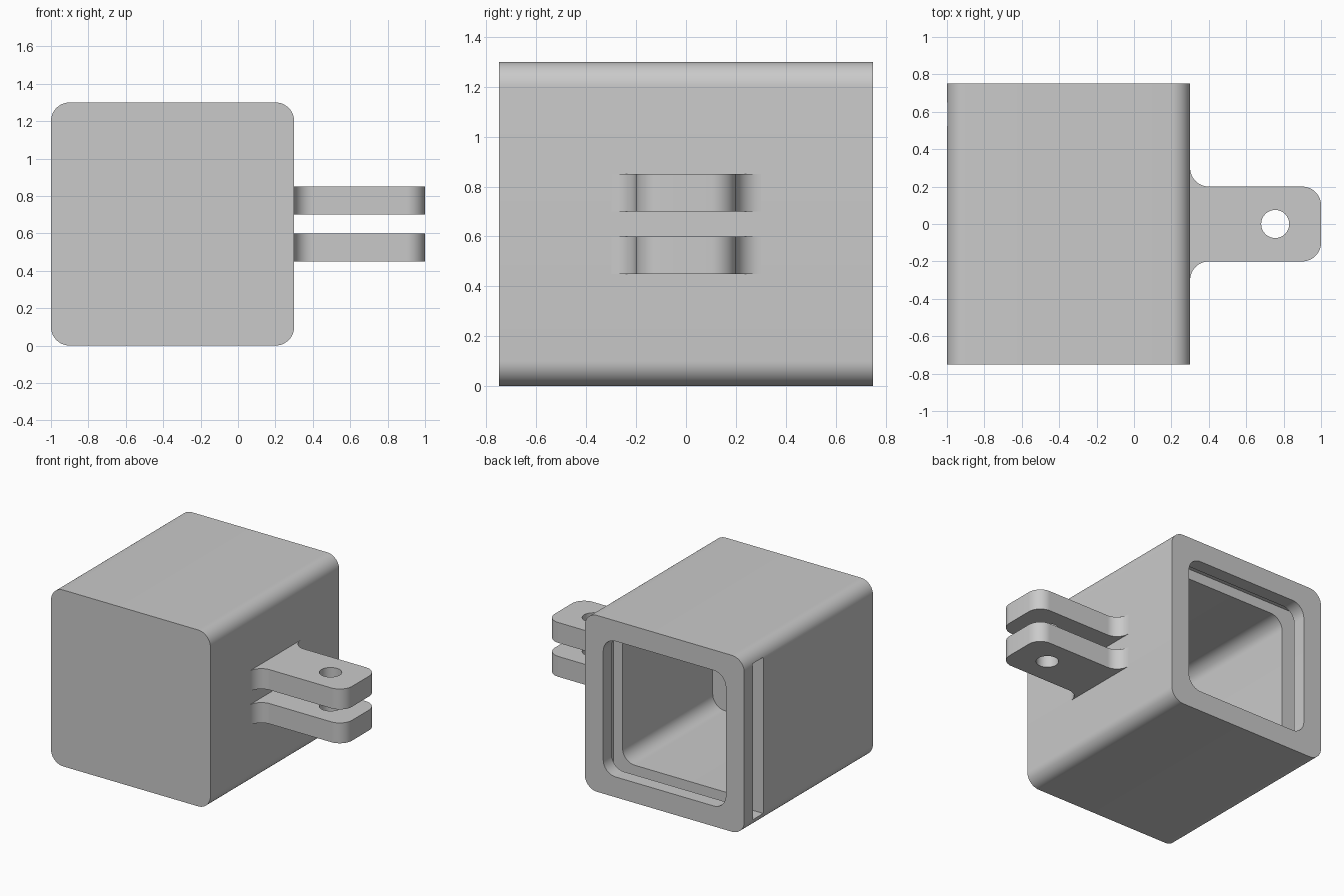
import bpy, bmesh
from math import pi, sin, cos
from mathutils import Vector

if "Cube" in bpy.data.objects:
    bpy.data.objects.remove(bpy.data.objects["Cube"])

grey = bpy.data.materials.new("plain grey")
grey.use_nodes = True
colour = (0.59, 0.59, 0.59, 1)
grey.diffuse_color = colour
grey.node_tree.nodes["Principled BSDF"].inputs["Base Color"].default_value = colour


def outline(corners, steps=12):
    """Round every right-angled corner (a, b, radius) of a polygon."""
    pts = []
    for i, (a, b, r) in enumerate(corners):
        p = Vector((a, b))
        if r == 0:
            pts.append(p)
            continue
        u = (Vector(corners[i - 1][:2]) - p).normalized()
        v = (Vector(corners[(i + 1) % len(corners)][:2]) - p).normalized()
        centre = p + r * (u + v)
        for k in range(steps + 1):
            t = pi / 2 * k / steps
            pts.append(centre - r * (v * cos(t) + u * sin(t)))
    return pts


def rect(x0, x1, z0, z1, r=0):
    return outline([(x0, z0, r), (x1, z0, r), (x1, z1, r), (x0, z1, r)])


def loft(name, rings, along_y=False):
    """Join equal-length outlines, each at its own level, and cap both ends."""
    bm = bmesh.new()
    loops = [[bm.verts.new((p.x, level, p.y) if along_y else (p.x, p.y, level))
              for p in pts] for pts, level in rings]
    for one, two in zip(loops, loops[1:]):
        for i in range(len(one)):
            bm.faces.new((one[i - 1], one[i], two[i], two[i - 1]))
    bm.faces.new(loops[0])
    bm.faces.new(loops[-1])
    bmesh.ops.remove_doubles(bm, verts=bm.verts, dist=1e-4)
    bm.normal_update()
    bmesh.ops.recalc_face_normals(bm, faces=bm.faces)
    mesh = bpy.data.meshes.new(name)
    bm.to_mesh(mesh)
    bm.free()
    mesh.materials.append(grey)
    obj = bpy.data.objects.new(name, mesh)
    bpy.context.collection.objects.link(obj)
    return obj


def activate(obj):
    bpy.ops.object.select_all(action="DESELECT")
    obj.select_set(True)
    bpy.context.view_layer.objects.active = obj


def cut(obj, cutter):
    mod = obj.modifiers.new("cut", "BOOLEAN")
    mod.operation, mod.solver, mod.object = "DIFFERENCE", "EXACT", cutter
    activate(obj)
    bpy.ops.object.modifier_apply(modifier=mod.name)
    bpy.data.objects.remove(cutter)


def smooth(obj):
    activate(obj)
    bpy.ops.object.shade_smooth_by_angle(angle=pi / 6)


# Housing: rounded tube, closed at the front and open at the back
outer = rect(-1, 0.3, 0, 1.3, 0.1)
inner = rect(-0.85, 0.15, 0.15, 1.15, 0.1)
housing = loft("housing", [(outer, -0.75), (outer, 0.75), (inner, 0.75), (inner, -0.525)], True)

# Slide-in slot behind the rear lip, open on the right side
slot = rect(-1.2, 0.225, 0.075, 1.225)
cut(housing, loft("slot", [(slot, 0.525), (slot, 0.65)], True))
smooth(housing)

# Two mounting lugs with flared roots and a pin hole
lug = outline([(0.28, -0.3, 0), (0.3, -0.3, 0), (0.3, -0.2, 0.1), (1, -0.2, 0.1),
               (1, 0.2, 0.1), (0.3, 0.2, 0.1), (0.3, 0.3, 0), (0.28, 0.3, 0)])
hole = [Vector((0.755 + 0.075 * cos(k * pi / 24), 0.075 * sin(k * pi / 24)))
        for k in range(48)]
for name, z in (("lower_lug", 0.45), ("upper_lug", 0.7)):
    part = loft(name, [(lug, z), (lug, z + 0.15)])
    cut(part, loft("pin_hole", [(hole, z - 0.1), (hole, z + 0.25)]))
    smooth(part)
